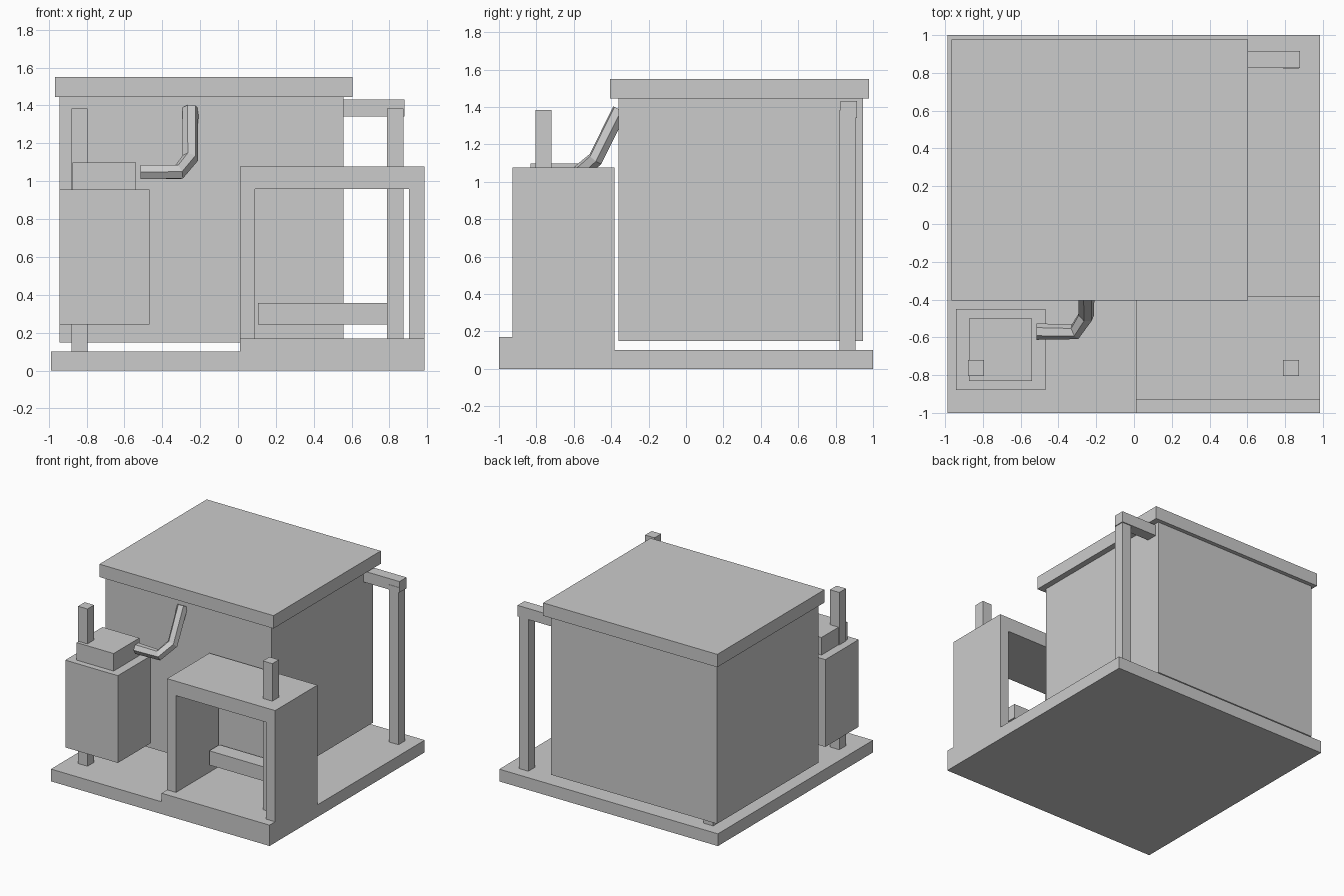
import bpy, bmesh
from mathutils import Vector

if "Cube" in bpy.data.objects:
    bpy.data.objects.remove(bpy.data.objects["Cube"])


def link(name, data):
    obj = bpy.data.objects.new(name, data)
    bpy.context.collection.objects.link(obj)
    return obj


def box(name, x, y, z):
    """Box from (min, max) ranges on each axis."""
    bm = bmesh.new()
    bmesh.ops.create_cube(bm, size=1)
    for v in bm.verts:
        v.co = Vector([(r[0] + r[1]) / 2 + c * (r[1] - r[0])
                       for c, r in zip(v.co, (x, y, z))])
    me = bpy.data.meshes.new(name)
    bm.to_mesh(me)
    bm.free()
    return link(name, me)


def extrude_xz(name, profile, y):
    """Extrude an x/z outline between two y values."""
    bm = bmesh.new()
    face = bm.faces.new([bm.verts.new((px, y[0], pz)) for px, pz in profile])
    new = bmesh.ops.extrude_face_region(bm, geom=[face])["geom"]
    for v in new:
        if isinstance(v, bmesh.types.BMVert):
            v.co.y = y[1]
    bmesh.ops.recalc_face_normals(bm, faces=bm.faces)
    me = bpy.data.meshes.new(name)
    bm.to_mesh(me)
    bm.free()
    return link(name, me)


# Ground slab with its raised front right corner
box("base_slab", (-0.988, 0.985), (-1, 1), (0, 0.1))
box("raised_floor", (0.01, 0.985), (-1, -0.383), (0, 0.17))

# Main cabin and roof
box("cabin", (-0.942, 0.556), (-0.36, 0.945), (0.148, 1.45))
box("roof", (-0.967, 0.604), (-0.405, 0.978), (1.445, 1.55))

# Four corner posts; the back left one is mostly inside the cabin
for side, x in (("left", (-0.88, -0.795)), ("right", (0.788, 0.873))):
    for end, y in (("front", (-0.805, -0.72)), ("back", (0.822, 0.907))):
        box(f"{end}_{side}_post", x, y, (0.05, 1.383))
box("back_beam", (0.5, 0.88), (0.825, 0.915), (1.342, 1.432))

# Open booth: an arch extruded through its depth, with a shelf bar
extrude_xz("booth_frame",
           [(0.01, 0.16), (0.01, 1.077), (0.985, 1.077), (0.985, 0.16),
            (0.903, 0.16), (0.903, 0.96), (0.09, 0.96), (0.09, 0.16)],
           (-0.928, -0.383))
box("booth_bench", (0.105, 0.84), (-0.52, -0.39), (0.242, 0.358))

# Tank on the front left post
box("tank_body", (-0.943, -0.468), (-0.88, -0.45), (0.243, 0.955))
box("tank_head", (-0.873, -0.54), (-0.832, -0.5), (0.95, 1.098))

# Six-sided bent pipe from the tank to the cabin wall
path = [(-0.515, -0.57, 1.048), (-0.312, -0.57, 1.048),
        (-0.252, -0.483, 1.122), (-0.252, -0.353, 1.385)]
curve = bpy.data.curves.new("pipe", "CURVE")
curve.dimensions = "3D"
curve.bevel_depth = 0.043
curve.bevel_resolution = 1
curve.use_fill_caps = True
spline = curve.splines.new("POLY")
spline.points.add(len(path) - 1)
for p, co in zip(spline.points, path):
    p.co = (*co, 1)
spline.use_smooth = False
link("pipe", curve)
